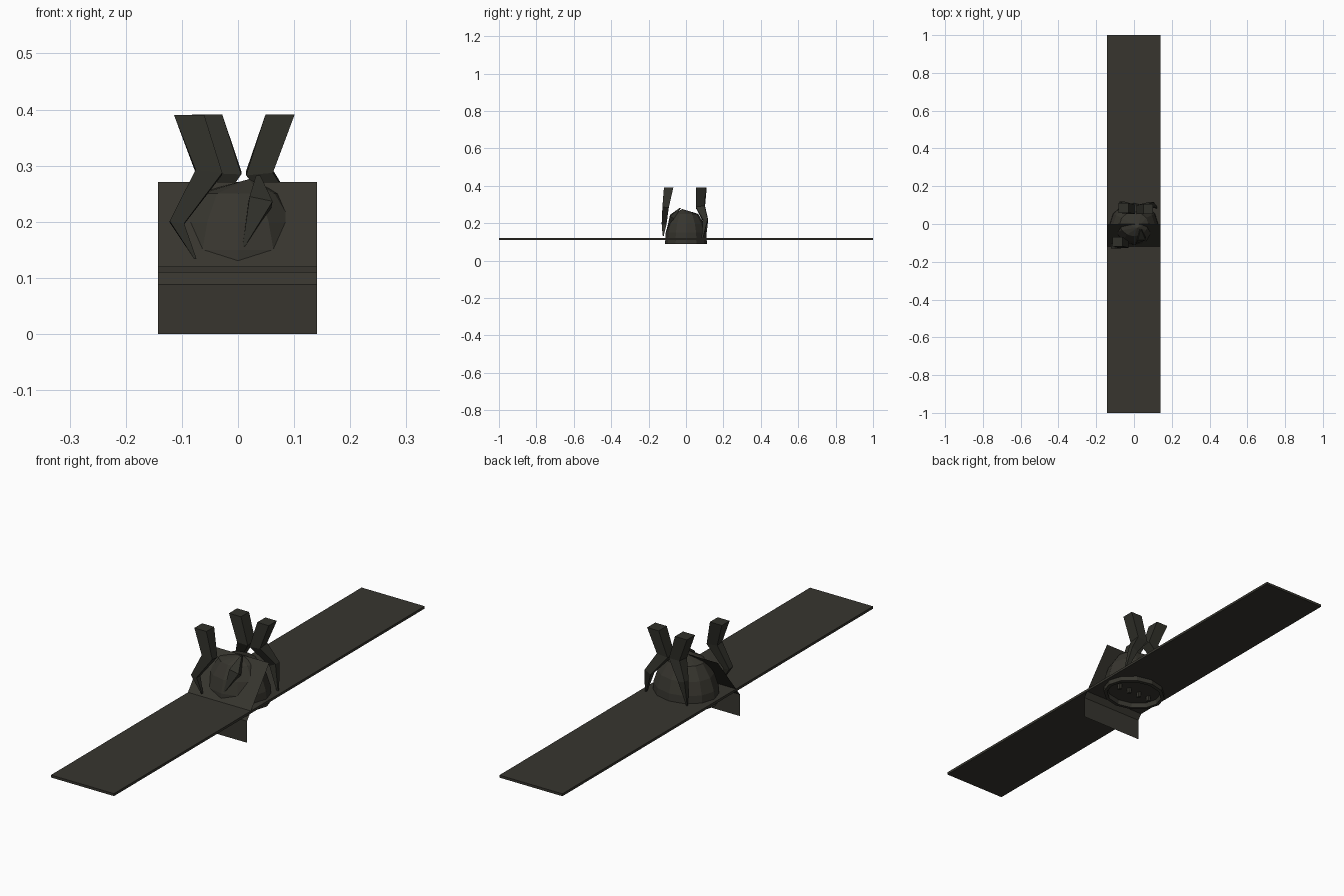
import bpy, bmesh, math
from mathutils import Vector

if "Cube" in bpy.data.objects:
    bpy.data.objects.remove(bpy.data.objects["Cube"])


def material(name, rgb):
    m = bpy.data.materials.new(name)
    m.diffuse_color = (*rgb, 1)
    m.use_nodes = True
    m.node_tree.nodes["Principled BSDF"].inputs["Base Color"].default_value = m.diffuse_color
    return m


OLIVE = material("dark olive", (0.038, 0.036, 0.028))
CLAW = material("blackened olive", (0.030, 0.030, 0.023))


def finish(bm, name, mat, closed=True):
    if closed:
        bmesh.ops.recalc_face_normals(bm, faces=bm.faces)
    me = bpy.data.meshes.new(name)
    bm.to_mesh(me)
    bm.free()
    me.materials.append(mat)
    ob = bpy.data.objects.new(name, me)
    bpy.context.collection.objects.link(ob)
    return ob


def box(name, center, size, mat):
    bm = bmesh.new()
    bmesh.ops.create_cube(bm, size=1)
    for v in bm.verts:
        v.co = Vector(c + a * s for c, a, s in zip(center, v.co, size))
    return finish(bm, name, mat)


def limb(name, path, mat):
    """Four-sided tube; each path entry is x, y, z, half width, half depth."""
    bm = bmesh.new()
    pts = [Vector(p[:3]) for p in path]
    rings = []
    for i, p in enumerate(path):
        t = (pts[min(i + 1, len(pts) - 1)] - pts[max(i - 1, 0)]).normalized()
        if i == 0:
            t = Vector((0, 0, -1))
        side = Vector((0, 1, 0)).cross(t).normalized()
        deep = t.cross(side)
        rings.append([bm.verts.new(pts[i] + side * a * p[3] + deep * b * p[4])
                      for a, b in ((1, 1), (-1, 1), (-1, -1), (1, -1))])
    for r, s in zip(rings, rings[1:]):
        for k in range(4):
            bm.faces.new((r[k], r[(k + 1) % 4], s[(k + 1) % 4], s[k]))
    bm.faces.new(rings[0])
    bm.faces.new(rings[-1])
    return finish(bm, name, mat)


# Long flat plank
box("long_plank", (-0.001, 0, 0.115), (0.284, 2.0, 0.010), OLIVE)

# Paper-thin bent front plate
bm = bmesh.new()
rows = [[bm.verts.new((x, y, z)) for x in (-0.143, 0.141)]
        for y, z in ((-0.143, 0), (-0.143, 0.088), (0.0, 0.271))]
for a, b in zip(rows, rows[1:]):
    bm.faces.new((a[0], a[1], b[1], b[0]))
finish(bm, "front_plate", OLIVE, closed=False)

# Faceted hollow dome, open underneath
bm = bmesh.new()
N = 12
rings = []
for scale, z in ((1.0, 0.09), (0.97, 0.15), (0.84, 0.20), (0.58, 0.25)):
    rings.append([bm.verts.new((0.130 * scale * math.cos(math.tau * k / N),
                                0.112 * scale * math.sin(math.tau * k / N), z))
                  for k in range(N)])
for r, s in zip(rings, rings[1:]):
    for k in range(N):
        bm.faces.new((r[k], r[(k + 1) % N], s[(k + 1) % N], s[k]))
apex = bm.verts.new((0.02, -0.02, 0.276))
for k in range(N):
    bm.faces.new((rings[-1][k], rings[-1][(k + 1) % N], apex))
dome = finish(bm, "dome_shell", OLIVE)
mod = dome.modifiers.new("wall", "SOLIDIFY")
mod.thickness = 0.014
mod.offset = -1

# Row of small prongs under the dome
for i in range(4):
    box(f"prong_{i + 1}", (-0.075 + 0.05 * i, 0, 0.1), (0.012, 0.014, 0.022), OLIVE)

# Three bent clawed limbs: upper block, knee, elbow, tip
limb("front_left_limb", [(-0.087, -0.093, 0.390, 0.027, 0.025),
                         (-0.052, -0.109, 0.288, 0.024, 0.017),
                         (-0.109, -0.117, 0.198, 0.013, 0.013),
                         (-0.076, -0.122, 0.134, 0.002, 0.003)], CLAW)
limb("back_left_limb", [(-0.055, 0.085, 0.391, 0.027, 0.026),
                        (-0.018, 0.078, 0.288, 0.024, 0.024),
                        (-0.062, 0.105, 0.215, 0.015, 0.013),
                        (-0.078, 0.104, 0.120, 0.002, 0.003)], CLAW)
limb("back_right_limb", [(0.075, 0.080, 0.391, 0.026, 0.026),
                         (0.038, 0.076, 0.288, 0.024, 0.024),
                         (0.092, 0.103, 0.215, 0.015, 0.013),
                         (0.122, 0.085, 0.110, 0.002, 0.003)], CLAW)

# Loose pointed shard lying against the front of the dome
limb("front_shard", [(0.036, -0.030, 0.282, 0.004, 0.004),
                     (0.040, -0.075, 0.235, 0.021, 0.012),
                     (0.010, -0.102, 0.156, 0.002, 0.003)], CLAW)
